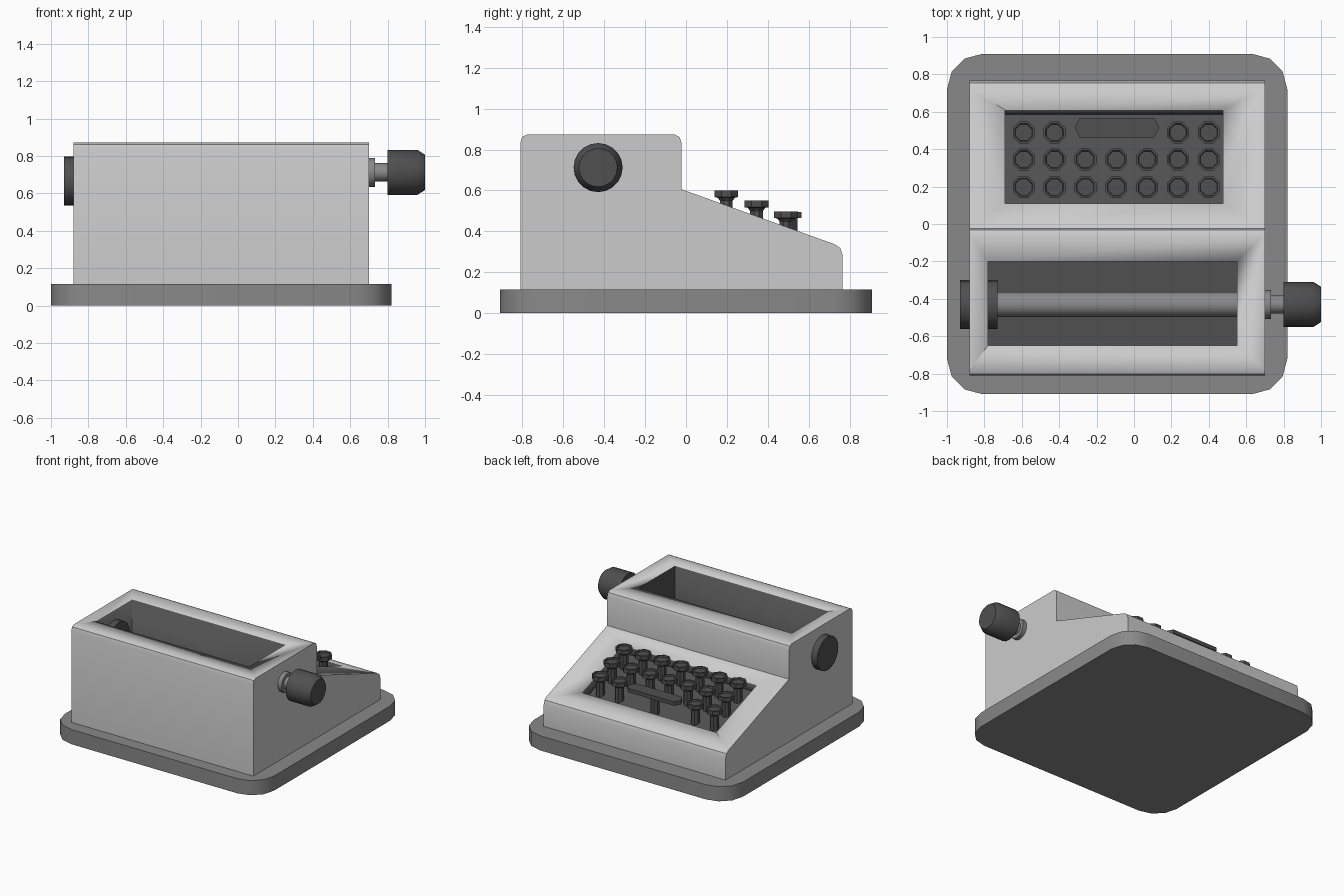
import bpy, bmesh
from math import pi, cos, sin, atan2, radians
from mathutils import Matrix, Vector

if "Cube" in bpy.data.objects:
    bpy.data.objects.remove(bpy.data.objects["Cube"])


def grey(name, v):
    m = bpy.data.materials.new(name)
    m.diffuse_color = (v, v, v, 1)
    m.use_nodes = True
    m.node_tree.nodes["Principled BSDF"].inputs["Base Color"].default_value = m.diffuse_color
    return m


BODY, BASE, DARK = grey("body_grey", 0.6), grey("base_grey", 0.25), grey("dark_grey", 0.08)


def finish(name, bm, mat):
    bmesh.ops.recalc_face_normals(bm, faces=bm.faces)
    me = bpy.data.meshes.new(name)
    bm.to_mesh(me)
    bm.free()
    me.materials.append(mat)
    ob = bpy.data.objects.new(name, me)
    bpy.context.collection.objects.link(ob)
    bpy.ops.object.select_all(action='DESELECT')
    ob.select_set(True)
    bpy.context.view_layer.objects.active = ob
    bpy.ops.object.shade_smooth_by_angle(angle=radians(35))
    return ob


def prism(name, loop, offset, mat):
    """Extrude a closed 3D loop along an offset."""
    bm = bmesh.new()
    f = bm.faces.new([bm.verts.new(p) for p in loop])
    r = bmesh.ops.extrude_face_region(bm, geom=[f])
    vs = [v for v in r["geom"] if isinstance(v, bmesh.types.BMVert)]
    bmesh.ops.translate(bm, verts=vs, vec=offset)
    # keep both end caps
    if not f.is_valid:
        bmesh.ops.holes_fill(bm, edges=bm.edges)
    return finish(name, bm, mat)


def lathe(name, profile, sides, matrix, mat, phase=0.0):
    """Closed turned part from (radius, height) pairs, about local z."""
    bm = bmesh.new()
    rings = [[bm.verts.new(matrix @ Vector((r * cos(phase + 2 * pi * i / sides),
                                            r * sin(phase + 2 * pi * i / sides), h)))
              for i in range(sides)] for r, h in profile]
    for a, b in zip(rings, rings[1:]):
        for i in range(sides):
            j = (i + 1) % sides
            bm.faces.new((a[i], a[j], b[j], b[i]))
    bm.faces.new(rings[0])
    bm.faces.new(rings[-1])
    return finish(name, bm, mat)


def cut(target, cutter):
    m = target.modifiers.new("opening", 'BOOLEAN')
    m.operation, m.solver, m.object = 'DIFFERENCE', 'EXACT', cutter
    m.material_mode = 'TRANSFER'
    bpy.context.view_layer.objects.active = target
    bpy.ops.object.modifier_apply(modifier=m.name)
    bpy.data.objects.remove(cutter)


def slope(y):
    return 0.598 - 0.359 * y


# base plate with rounded corners
R = 0.19
corners = [(0.82 - R, 0.91 - R, 0), (-1 + R, 0.91 - R, 1),
           (-1 + R, -0.91 + R, 2), (0.82 - R, -0.91 + R, 3)]
outline = [(cx + R * cos((q + k / 3) * pi / 2), cy + R * sin((q + k / 3) * pi / 2), 0)
           for cx, cy, q in corners for k in range(4)]
prism("base_plate", outline, (0, 0, 0.115), BASE)

# stepped housing from its side profile
side = [(-0.81, 0.115), (-0.81, 0.834), (-0.802, 0.862), (-0.78, 0.873),
        (-0.055, 0.873), (-0.032, 0.862), (-0.022, 0.834), (-0.022, slope(-0.022)),
        (0.73, slope(0.73)), (0.755, 0.318), (0.766, 0.285), (0.766, 0.115)]
body = prism("housing", [(-0.88, y, z) for y, z in side], (1.58, 0, 0), BODY)

# carriage well and key tray openings
well = [(-0.65, 0.45), (-0.65, 1.0), (-0.2, 1.0), (-0.2, 0.45)]
cut(body, prism("well_cutter", [(-0.78, y, z) for y, z in well], (1.33, 0, 0), DARK))
n = Vector((0, 0.338, 0.941))
a, b = Vector((-0.69, 0.11, slope(0.11))), Vector((-0.69, 0.61, slope(0.61)))
tray = [a - n * 0.075, a + n * 0.05, b + n * 0.05, b - n * 0.075]
cut(body, prism("tray_cutter", tray, (1.165, 0, 0), DARK))

# roller, left end wheel and right winding knob, all turned about x
to_x = Matrix.Rotation(pi / 2, 4, 'Y')
roller_axis = Matrix.Translation((0, -0.43, 0.666)) @ to_x
knob_axis = Matrix.Translation((0, -0.43, 0.712)) @ to_x
lathe("roller", [(0.067, -0.76), (0.067, 0.56)], 16, roller_axis, BASE)
lathe("end_wheel", [(0.131, -0.93), (0.131, -0.73)], 20, roller_axis, DARK)
lathe("knob_shaft", [(0.077, 0.68), (0.077, 0.733), (0.049, 0.733), (0.049, 0.81)],
      16, knob_axis, BASE)
lathe("winding_knob", [(0.12, 0.80), (0.12, 0.96), (0.094, 1.0)], 20, knob_axis, DARK)

# keys: stem, cap and dished top in one turned profile
for row, (y, top) in enumerate([(0.197, 0.60), (0.345, 0.55), (0.489, 0.498)]):
    for col in range(7):
        if row == 2 and 2 <= col <= 4:
            continue
        x = -0.59 + 0.165 * col
        foot = slope(y) - 0.11
        lathe("key_%d_%d" % (row + 1, col + 1),
              [(0.034, foot), (0.034, top - 0.05), (0.046, top - 0.035),
               (0.063, top - 0.032), (0.063, top), (0.051, top), (0.047, top - 0.012)],
              8, Matrix.Translation((x, y, 0)), DARK, pi / 8)

# space bar with pointed ends, on a stem
bar = [(-0.318, 0.515), (-0.29, 0.566), (0.108, 0.566), (0.136, 0.515),
       (0.108, 0.463), (-0.29, 0.463)]
prism("space_bar", [(x, y, 0.465) for x, y in bar], (0, 0, 0.03), DARK)
lathe("space_bar_stem", [(0.034, slope(0.515) - 0.11), (0.034, 0.47)], 8,
      Matrix.Translation((-0.091, 0.515, 0)), DARK, pi / 8)
